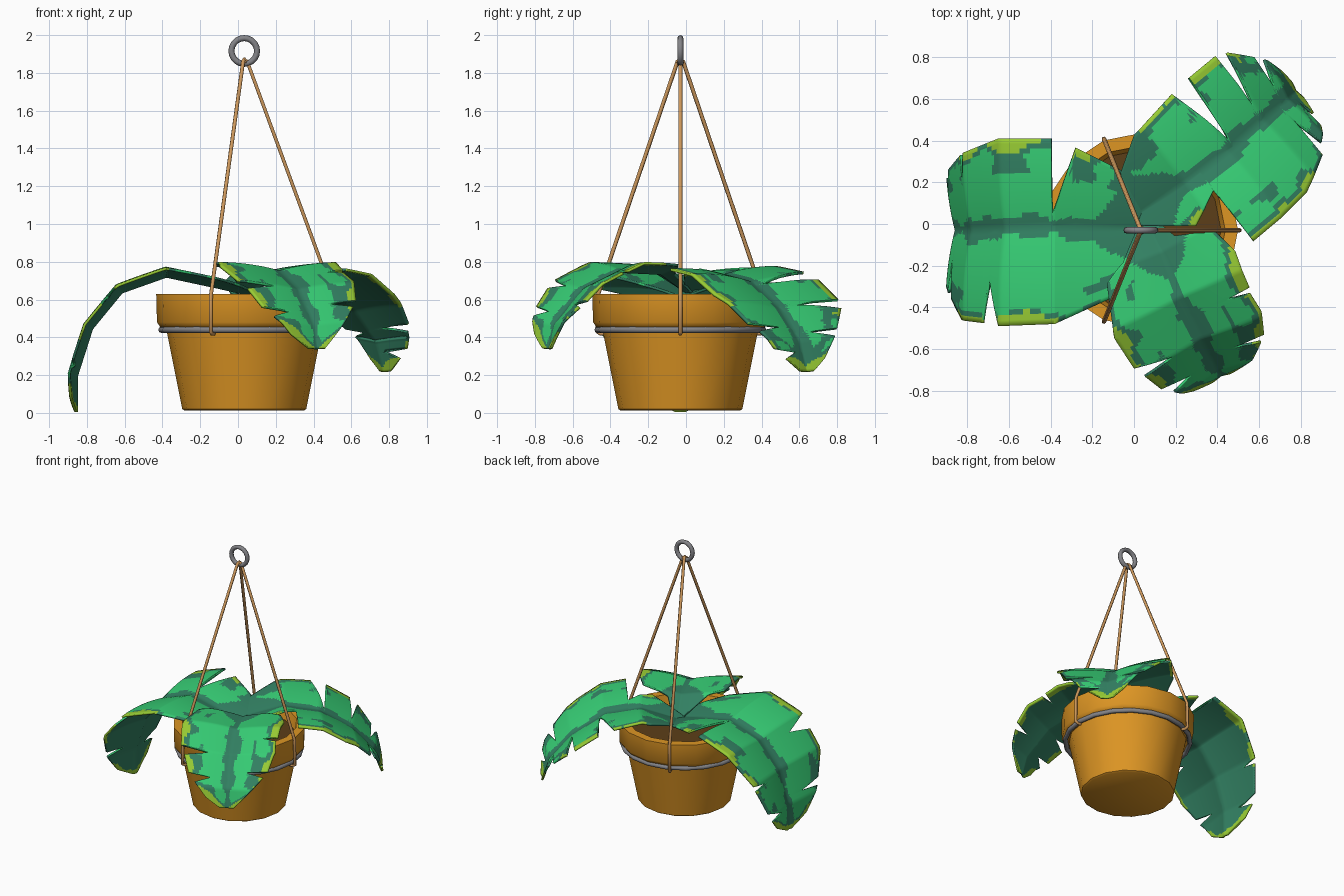
import bpy, bmesh, math
from mathutils import Vector, noise

if "Cube" in bpy.data.objects:
    bpy.data.objects.remove(bpy.data.objects["Cube"])

CX, CY = 0.033, -0.03


def material(name, rgb):
    m = bpy.data.materials.new(name)
    lin = [(c / 255 / 12.92) if c < 11 else ((c / 255 + 0.055) / 1.055) ** 2.4 for c in rgb]
    m.diffuse_color = (*lin, 1)
    m.use_nodes = True
    m.node_tree.nodes["Principled BSDF"].inputs["Base Color"].default_value = m.diffuse_color
    return m


TERRACOTTA = material("terracotta", (222, 150, 36))
SOIL = material("soil", (92, 62, 24))
METAL = material("grey_metal", (132, 132, 136))
ROPE = material("tan_rope", (205, 152, 92))
BRIGHT = material("bright_green", (54, 204, 116))
DARK = material("dark_green", (50, 128, 98))
LIME = material("lime_edge", (152, 204, 52))


def add_object(name, bm, mats, angle=40):
    me = bpy.data.meshes.new(name)
    bm.to_mesh(me)
    bm.free()
    ob = bpy.data.objects.new(name, me)
    bpy.context.collection.objects.link(ob)
    for m in mats:
        me.materials.append(m)
    bpy.ops.object.select_all(action='DESELECT')
    bpy.context.view_layer.objects.active = ob
    ob.select_set(True)
    bpy.ops.object.shade_smooth_by_angle(angle=math.radians(angle))
    return ob


def lathe(name, profile, mat, sides=16):
    bm = bmesh.new()
    vs = [bm.verts.new((r, 0, z)) for r, z in profile]
    es = [bm.edges.new(p) for p in zip(vs, vs[1:])]
    bmesh.ops.spin(bm, geom=vs + es, axis=(0, 0, 1), cent=(0, 0, 0),
                   angle=math.tau, steps=sides, use_duplicate=False)
    bmesh.ops.remove_doubles(bm, verts=bm.verts, dist=1e-4)
    bmesh.ops.recalc_face_normals(bm, faces=bm.faces)
    ob = add_object(name, bm, [mat])
    ob.location = (CX, CY, 0)
    return ob


def torus(name, major, minor, loc, rot):
    bpy.ops.mesh.primitive_torus_add(major_radius=major, minor_radius=minor, major_segments=20,
                                     minor_segments=8, location=loc, rotation=rot)
    ob = bpy.context.object
    ob.name = name
    ob.data.materials.append(METAL)
    bpy.ops.object.shade_smooth_by_angle(angle=math.radians(60))


def rope(name, pts, radius):
    cu = bpy.data.curves.new(name, 'CURVE')
    cu.dimensions = '3D'
    cu.bevel_depth = radius
    cu.bevel_resolution = 1
    cu.use_fill_caps = True
    sp = cu.splines.new('POLY')
    sp.points.add(len(pts) - 1)
    for p, co in zip(sp.points, pts):
        p.co = (*co, 1)
    cu.materials.append(ROPE)
    bpy.context.collection.objects.link(bpy.data.objects.new(name, cu))


def interp(table, x):
    for (x0, y0), (x1, y1) in zip(table, table[1:]):
        if x <= x1:
            return y0 + (y1 - y0) * max(0, (x - x0) / (x1 - x0))
    return table[-1][1]


def leaf(name, midrib, direction, left, right, seed, cols=18):
    """Sheet swept along the midrib; dips in the half-width tables make the slits."""
    pts = [Vector(p) for p in midrib]
    side = Vector((-direction[1], direction[0], 0)).normalized()
    acc = [0]
    for a, b in zip(pts, pts[1:]):
        acc.append(acc[-1] + (b - a).length)
    segs = [(b - a).normalized() for a, b in zip(pts, pts[1:])]
    tans = [segs[0]] + [(a + b).normalized() for a, b in zip(segs, segs[1:])] + [segs[-1]]
    path, tangent = list(zip(acc, pts)), list(zip(acc, tans))
    end = acc[-1]
    rows = {round(s, 4) for s, _ in left + right if s < end} | {end}
    rows |= {round(i * end / 90, 4) for i in range(90)}
    rows = sorted(rows)
    bm = bmesh.new()
    grid, info = [], []
    for s in rows:
        c = interp(path, s)
        n = interp(tangent, s).cross(side).normalized()
        row, ts = [], []
        for j in range(-cols, cols + 1):
            t = j / cols * interp(left if j >= 0 else right, s)
            a = abs(t)
            row.append(bm.verts.new(c + side * t + n * (0.25 * a - 0.35 * a * a)))
            ts.append(t)
        grid.append(row)
        info.append(ts)
    for i in range(len(rows) - 1):
        s = (rows[i] + rows[i + 1]) / 2
        env = [max(interp(tb, min(end, max(0, s + k * 0.02))) for k in range(-5, 6)) for tb in (right, left)]
        env = [min(e, (end - s) * 1.6 + 0.03) for e in env]
        for j in range(2 * cols):
            f = bm.faces.new((grid[i][j], grid[i + 1][j], grid[i + 1][j + 1], grid[i][j + 1]))
            t = (info[i][j] + info[i + 1][j + 1]) / 2
            a, gap = abs(t), env[j >= cols] - abs(t)
            q = noise.noise(Vector((s * 7 + seed, t * 7, seed)))
            # lime border, dark midrib and hub, dark blotches near the border
            if s > 0.22 and gap < 0.045 + 0.06 * q:
                f.material_index = 2
            elif (a < 0.045 + 0.06 * q + max(0, 0.32 - s) * 0.8
                  or (gap < 0.16 and q > 0.12) or gap < 0.07 + 0.05 * q):
                f.material_index = 1
    ob = add_object(name, bm, [BRIGHT, DARK, LIME, DARK, DARK, LIME], 30)
    so = ob.modifiers.new("thickness", 'SOLIDIFY')
    so.thickness = 0.014
    so.offset = -1
    so.material_offset = 3


# pot and soil
lathe("pot", [(0, .012), (.315, .012), (.328, .02), (.412, .44), (.445, .455), (.462, .48), (.466, .63),
              (.405, .63), (.375, .5), (0, .5)], TERRACOTTA)
lathe("soil", [(0, .555), (.385, .55), (.375, .52)], SOIL)

# metal band and hanging ring
torus("pot_band", .438, .017, (CX, CY, .44), (0, 0, 0))
torus("hanging_ring", .068, .016, (CX, CY, 1.916), (math.pi / 2, 0, 0))

# three ropes, straight to the rim then down over the band
for k, deg in enumerate((0, 112, -112)):
    c, s = math.cos(math.radians(deg)), math.sin(math.radians(deg))
    prof = [(-.012, 1.85), (.0, 1.872), (.016, 1.86), (.472, .62), (.474, .43), (.455, .418), (.43, .42)]
    rope("rope_%d" % (k + 1), [(CX + r * c, CY + r * s, z) for r, z in prof], .011)

# three drooping leaves
leaf("leaf_left",
     [(.12, -.02, .62), (-.1, -.02, .67), (-.38, -.01, .73), (-.62, -.02, .645), (-.78, -.03, .45),
      (-.86, -.03, .2), (-.86, -.03, .004)], (-1, 0),
     [(0, .03), (.12, .2), (.25, .34), (.51, .47), (.78, .47), (.84, .25), (.89, .45), (1.05, .43),
      (1.2, .33), (1.23, .14), (1.25, .3), (1.4, .17), (1.48, .02)],
     [(0, .03), (.18, .27), (.41, .38), (.52, .06), (.526, .42), (.78, .43), (1.03, .37), (1.05, .24),
      (1.065, .36), (1.25, .29), (1.3, .12), (1.32, .25), (1.4, .18), (1.48, .02)], 1.3)
leaf("leaf_back",
     [(-.02, .02, .635), (.25, .2, .735), (.45, .35, .695), (.62, .5, .55), (.74, .6, .38), (.78, .64, .22)],
     (.8, .6),
     [(0, .03), (.08, .19), (.28, .33), (.53, .38), (.63, .04), (.645, .39), (.83, .385), (.85, .08),
      (.9, .36), (1.03, .26), (1.04, .08), (1.08, .22), (1.2, .12), (1.28, .02)],
     [(0, .03), (.25, .2), (.42, .11), (.426, .42), (.78, .4), (1.0, .31), (1.01, .1), (1.05, .26),
      (1.15, .2), (1.16, .05), (1.2, .13), (1.28, .02)], 5.1)
leaf("leaf_front",
     [(.06, .02, .635), (.13, -.13, .745), (.22, -.35, .755), (.32, -.55, .655), (.4, -.7, .47),
      (.42, -.73, .34)], (.42, -.9),
     [(0, .03), (.16, .09), (.24, .28), (.35, .33), (.53, .32), (.54, .2), (.56, .31), (.66, .32),
      (.8, .28), (.81, .12), (.84, .25), (.95, .16), (1.09, .02)],
     [(0, .03), (.18, .19), (.24, .3), (.48, .37), (.65, .35), (.69, .15), (.72, .32), (.84, .28),
      (.86, .12), (.9, .23), (1.0, .15), (1.09, .02)], 9.7)
